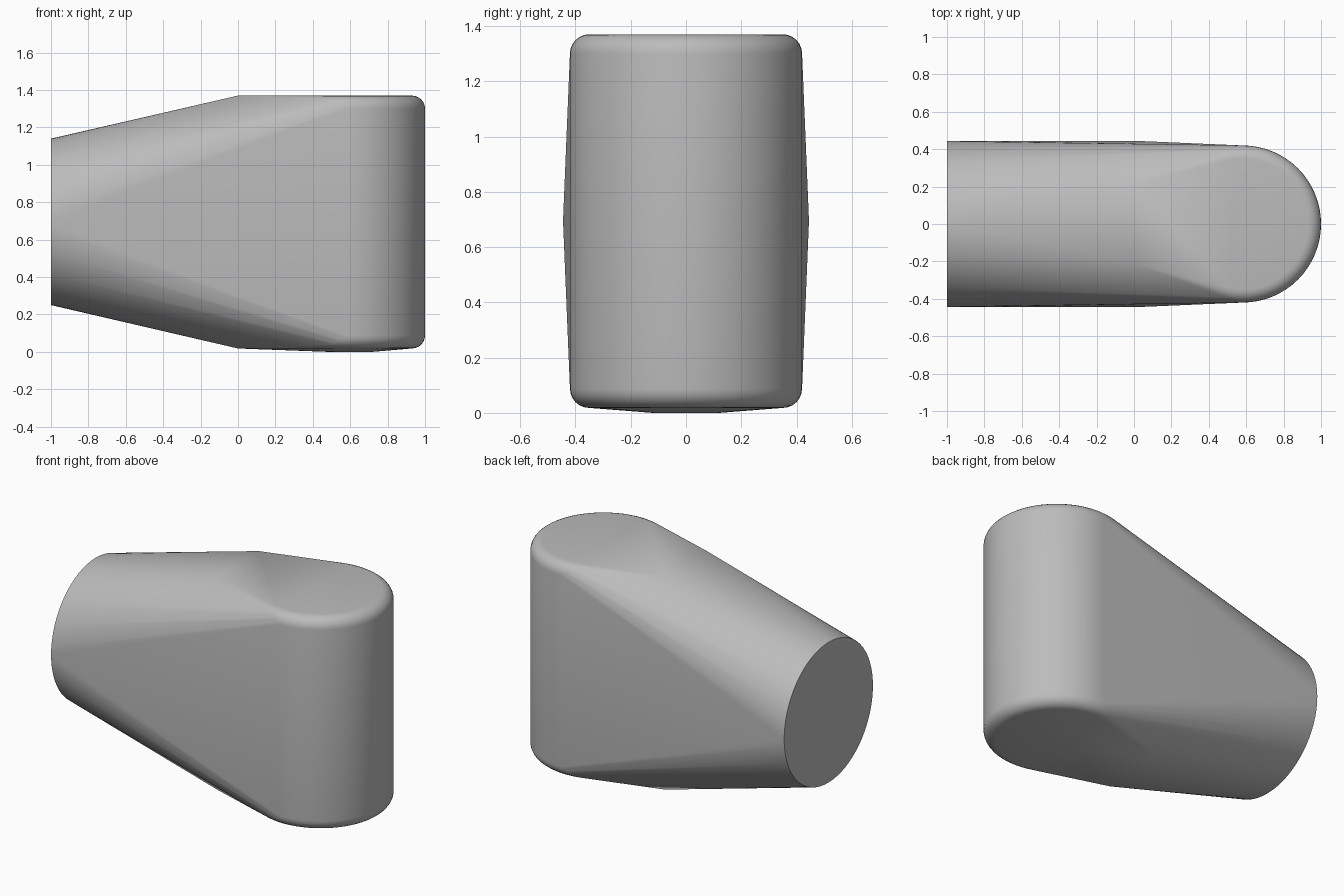
import bpy, bmesh
from math import sin, cos, pi, radians

cube = bpy.data.objects.get("Cube")
if cube:
    bpy.data.objects.remove(cube, do_unlink=True)

SEG = 64
POST_X, POST_R, FILLET = 0.58, 0.42, 0.07
LOW, HIGH, MID = 0.018, 1.37, 0.695


def turn(n=SEG):
    return [2 * pi * i / n for i in range(n)]


# Round flat end on the right
points = [(-1, 0.445 * cos(a), MID + 0.445 * sin(a)) for a in turn()]

# Upright post with rounded rims
for i in range(7):
    t = pi / 2 * i / 6
    r = POST_R - FILLET * (1 - cos(t))
    rise = FILLET * sin(t)
    for z in (HIGH - FILLET + rise, LOW + FILLET - rise):
        points += [(POST_X + r * cos(a), r * sin(a), z) for a in turn()]

# Shallow raised pad under the post
points += [(0.6 + 0.12 * cos(a), 0.12 * sin(a), 0) for a in turn(32)]

# Ridge corners in the middle
for side in (-1, 1):
    points += [(0, side * 0.21, HIGH), (0, side * 0.21, LOW), (0, side * 0.445, MID)]

# Stretch one skin over everything
bm = bmesh.new()
for p in points:
    bm.verts.new(p)
hull = bmesh.ops.convex_hull(bm, input=bm.verts[:])
spare = {g for g in hull["geom_interior"] + hull["geom_unused"]
         if isinstance(g, bmesh.types.BMVert)}
bmesh.ops.delete(bm, geom=list(spare), context="VERTS")
bmesh.ops.dissolve_limit(bm, angle_limit=radians(0.2), verts=bm.verts[:], edges=bm.edges[:])
bmesh.ops.recalc_face_normals(bm, faces=bm.faces[:])
mesh = bpy.data.meshes.new("tapered_housing")
bm.to_mesh(mesh)
bm.free()

# Plain grey
grey = bpy.data.materials.new("grey")
grey.use_nodes = True
colour = (0.5, 0.5, 0.5, 1)
grey.diffuse_color = colour
grey.node_tree.nodes["Principled BSDF"].inputs["Base Color"].default_value = colour
mesh.materials.append(grey)

housing = bpy.data.objects.new("tapered_housing", mesh)
bpy.context.collection.objects.link(housing)
bpy.ops.object.select_all(action="DESELECT")
housing.select_set(True)
bpy.context.view_layer.objects.active = housing
bpy.ops.object.shade_smooth_by_angle(angle=radians(30))
